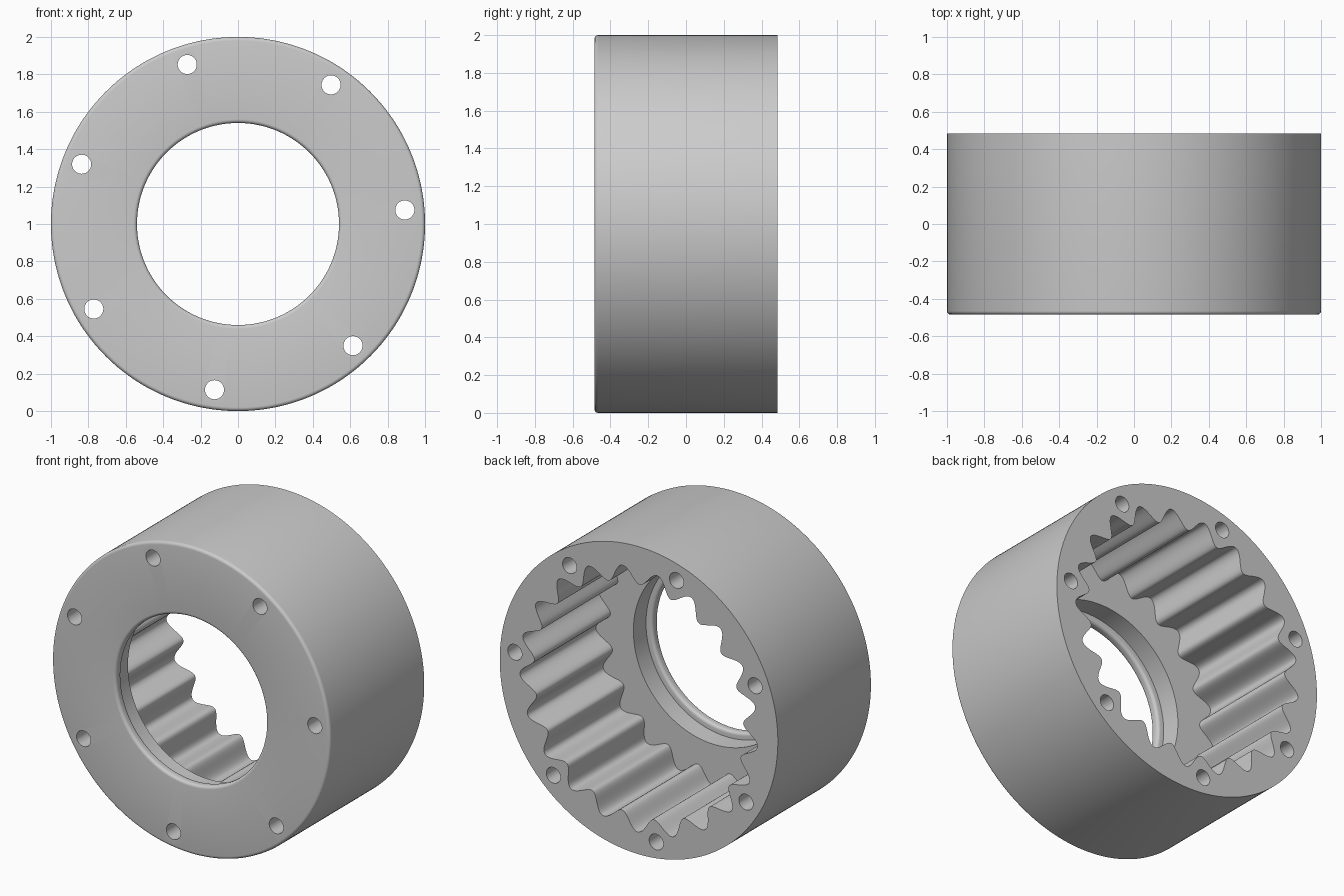
import bpy, bmesh, math

if "Cube" in bpy.data.objects:
    bpy.data.objects.remove(bpy.data.objects["Cube"])

N = 21 * 24            # angular steps: 24 per internal tooth
TEETH, HOLES = 21, 7
PHASE = math.radians(4.8)
FRONT, BACK = -0.485, 0.485
FLOOR = FRONT + 0.19   # inside face of the front flange


def fillet(cr, cy, rad, a0, a1, steps=5):
    """Rounded profile corner as (radius, y) points."""
    return [(cr + rad * math.cos(math.radians(a0 + (a1 - a0) * i / steps)),
             cy + rad * math.sin(math.radians(a0 + (a1 - a0) * i / steps)))
            for i in range(steps + 1)]


def tooth_radius(a):
    """Wavy internal tooth: crests line up with the bolt holes."""
    return 0.805 - 0.052 * math.cos(TEETH * (a - PHASE))


def finish(bm, name):
    bmesh.ops.recalc_face_normals(bm, faces=bm.faces)
    me = bpy.data.meshes.new(name)
    bm.to_mesh(me)
    bm.free()
    ob = bpy.data.objects.new(name, me)
    bpy.context.collection.objects.link(ob)
    return ob


# Toothed ring housing: closed (radius, y) profile swept round the y axis
f = 0.02
profile = [("wave", BACK), (1.0, BACK)]
profile += fillet(1.0 - f, FRONT + f, f, 0, -90)          # outer front edge
profile += fillet(0.54 + f, FRONT + f, f, 270, 180)       # bore front edge
profile += fillet(0.54 + f, FRONT + 0.04, f, 180, 90)     # bore lip
profile += [(0.585, FRONT + 0.06), (0.585, FLOOR), ("wave", FLOOR)]

bm = bmesh.new()
rings = []
for k in range(N):
    a = PHASE + 2 * math.pi * k / N
    ring = []
    for r, y in profile:
        r = tooth_radius(a) if r == "wave" else r
        ring.append(bm.verts.new((r * math.cos(a), y, 1 + r * math.sin(a))))
    rings.append(ring)
for k in range(N):
    p, q = rings[k], rings[(k + 1) % N]
    for j in range(len(profile)):
        i = (j + 1) % len(profile)
        bm.faces.new((p[j], p[i], q[i], q[j]))
bmesh.ops.remove_doubles(bm, verts=bm.verts, dist=1e-5)
housing = finish(bm, "toothed_ring_housing")

# Bolt hole cutters, all in one mesh
bm = bmesh.new()
for h in range(HOLES):
    a = PHASE + 2 * math.pi * h / HOLES
    x, z = 0.895 * math.cos(a), 1 + 0.895 * math.sin(a)
    ends = [[bm.verts.new((x + 0.051 * math.cos(t * math.pi / 20), y,
                           z + 0.051 * math.sin(t * math.pi / 20)))
             for t in range(40)] for y in (-0.7, 0.7)]
    for t in range(40):
        u = (t + 1) % 40
        bm.faces.new((ends[0][t], ends[0][u], ends[1][u], ends[1][t]))
    bm.faces.new(ends[0])
    bm.faces.new(ends[1])
cutter = finish(bm, "bolt_hole_cutter")

# Drill the holes and remove the cutter
bpy.context.view_layer.objects.active = housing
housing.select_set(True)
mod = housing.modifiers.new("bolt_holes", 'BOOLEAN')
mod.operation, mod.solver, mod.object = 'DIFFERENCE', 'EXACT', cutter
bpy.ops.object.modifier_apply(modifier=mod.name)
bpy.data.objects.remove(cutter)

bpy.ops.object.select_all(action='DESELECT')
housing.select_set(True)
bpy.context.view_layer.objects.active = housing
bpy.ops.object.shade_smooth_by_angle(angle=math.radians(30))
